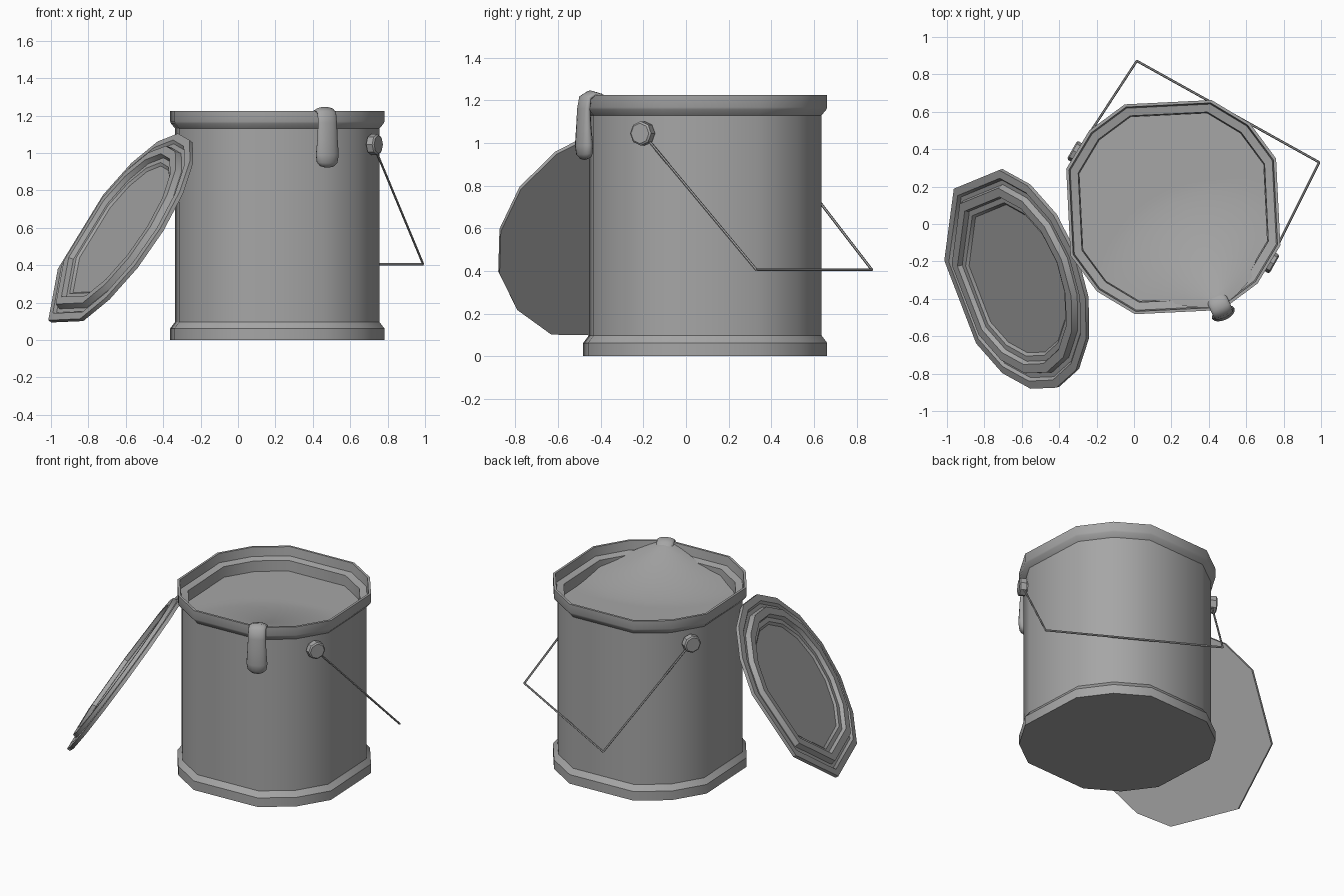
import bpy, bmesh, math
from mathutils import Vector

cube = bpy.data.objects.get("Cube")
if cube:
    bpy.data.objects.remove(cube)

mat = bpy.data.materials.new("grey metal")
mat.use_nodes = True
GREY = (0.38, 0.38, 0.38, 1)
mat.diffuse_color = GREY
mat.node_tree.nodes["Principled BSDF"].inputs["Base Color"].default_value = GREY

CENTRE = Vector((0.21, 0.09, 0))
STEP = math.pi / 8
TURN = math.radians(2.8)
UP = Vector((0, 0, 1))


def loft(name, rings, cap_start=True, cap_end=True, angle=36):
    """Skin a list of equal-length closed rings of points."""
    bm = bmesh.new()
    rows = [[bm.verts.new(p) for p in ring] for ring in rings]
    n = len(rows[0])
    for a, b in zip(rows, rows[1:]):
        for i in range(n):
            j = (i + 1) % n
            bm.faces.new((a[i], a[j], b[j], b[i]))
    if cap_start:
        bm.faces.new(rows[0][::-1])
    if cap_end:
        bm.faces.new(rows[-1])
    bmesh.ops.recalc_face_normals(bm, faces=bm.faces)
    mesh = bpy.data.meshes.new(name)
    bm.to_mesh(mesh)
    bm.free()
    mesh.materials.append(mat)
    obj = bpy.data.objects.new(name, mesh)
    bpy.context.collection.objects.link(obj)
    bpy.ops.object.select_all(action='DESELECT')
    obj.select_set(True)
    bpy.context.view_layer.objects.active = obj
    bpy.ops.object.shade_smooth_by_angle(angle=math.radians(angle))
    return obj


def circle(centre, u, v, ru, rv, n):
    return [centre + u * ru * math.cos(math.tau * i / n)
            + v * rv * math.sin(math.tau * i / n) for i in range(n)]


# Twelve-cornered outline: a sixteen-gon without its four axis corners
CORNERS = [Vector((math.cos(k * STEP + TURN), math.sin(k * STEP + TURN), 0))
           for k in range(16) if k % 4]


def can_ring(r, z):
    return [CENTRE + c * r + UP * z for c in CORNERS]


# Can with base rim, wall, top rim and inner ledge
can_profile = [(0.608, 0), (0.608, 0.062), (0.58, 0.097), (0.58, 1.13),
               (0.604, 1.157), (0.608, 1.168), (0.608, 1.225), (0.592, 1.225),
               (0.585, 1.165), (0.54, 1.155), (0.535, 1.04)]
loft("can", [can_ring(r, z) for r, z in can_profile], cap_end=False)

# Paint surface, swelling up to the spout point on the rim
PEAK = Vector((0.455, -0.43, 0))
SUB = 5
outline = []
for i, c in enumerate(CORNERS):
    nxt = CORNERS[(i + 1) % len(CORNERS)]
    outline += [c.lerp(nxt, s / SUB) for s in range(SUB)]
spout_dir = (PEAK - CENTRE).normalized()


def paint_ring(t):
    ring = []
    for c in outline:
        near = max(0, c.normalized().dot(spout_dir) - 0.85) / 0.15
        p = CENTRE + c * t * (0.535 + 0.06 * near)
        swell = max(0, 1 - (p - PEAK).length / 0.66) ** 1.6
        ring.append(p + UP * (1.085 + 0.15 * swell))
    return ring


loft("paint_surface", [paint_ring(t / 16) for t in range(16, 0, -1)],
     cap_start=False, angle=60)

# Paint drip hanging over the rim: radius, height, half width, half thickness
drip_path = [(0.50, 1.17, 0.04, 0.015), (0.555, 1.217, 0.055, 0.018),
             (0.595, 1.228, 0.055, 0.018), (0.622, 1.212, 0.055, 0.02),
             (0.63, 1.16, 0.056, 0.022), (0.63, 1.07, 0.06, 0.028),
             (0.628, 0.99, 0.066, 0.036), (0.625, 0.95, 0.06, 0.034),
             (0.62, 0.93, 0.04, 0.022), (0.618, 0.924, 0.015, 0.01)]
side = UP.cross(spout_dir)
pts = [CENTRE + spout_dir * r + UP * z for r, z, w, t in drip_path]
drip_rings = []
for i, (r, z, w, t) in enumerate(drip_path):
    tangent = (pts[min(i + 1, len(pts) - 1)] - pts[max(i - 1, 0)]).normalized()
    drip_rings.append(circle(pts[i], side, tangent.cross(side), w, t, 16))
loft("paint_drip", drip_rings, angle=70)

# Handle bosses on opposite sides of the wall
boss_angle = math.radians(-29.5)
axis = Vector((math.cos(boss_angle), math.sin(boss_angle), 0))
tang = UP.cross(axis)
for name, s in (("boss_left", 1), ("boss_right", -1)):
    rings = [circle(CENTRE + axis * s * r + UP * 1.045, tang, UP, w, w, 8)
             for r, w in ((0.54, 0.04), (0.578, 0.04), (0.578, 0.057),
                          (0.615, 0.057), (0.622, 0.048))]
    loft(name, rings)

# Wire handle: three straight rods
left_end = CENTRE + axis * 0.59 + tang * 0.03 + UP * 1.01
right_end = CENTRE - axis * 0.59 + tang * 0.03 + UP * 1.01
path = [left_end, Vector((0.99, 0.33, 0.405)),
        Vector((0.015, 0.872, 0.405)), right_end]
for i, (a, b) in enumerate(zip(path, path[1:])):
    d = (b - a).normalized()
    u = d.cross(UP).normalized()
    v = d.cross(u)
    loft(f"handle_rod_{i + 1}",
         [circle(p, u, v, 0.0065, 0.0065, 6) for p in (a, b)])

# Lid leaning on the can, stepped side facing out
normal = Vector((-0.78, -0.29, 0.55)).normalized()
e0 = Vector((0.224, -0.584, 0.01))
e0 = (e0 - normal * e0.dot(normal)).normalized()
e1 = normal.cross(e0)
lid_centre = Vector((-0.62, -0.29, 0.575))
lid_corners = [e0 * math.cos(k * STEP) + e1 * math.sin(k * STEP)
               for k in range(16) if k not in (8, 10, 12)]
lid_profile = [(0.62, 0), (0.62, 0.022), (0.575, 0.026), (0.56, 0.012),
               (0.535, 0.012), (0.525, 0.045), (0.475, 0.045),
               (0.465, 0.02), (0.435, 0.02), (0.42, 0.008)]
loft("lid", [[lid_centre + c * r + normal * t for c in lid_corners]
             for r, t in lid_profile])
